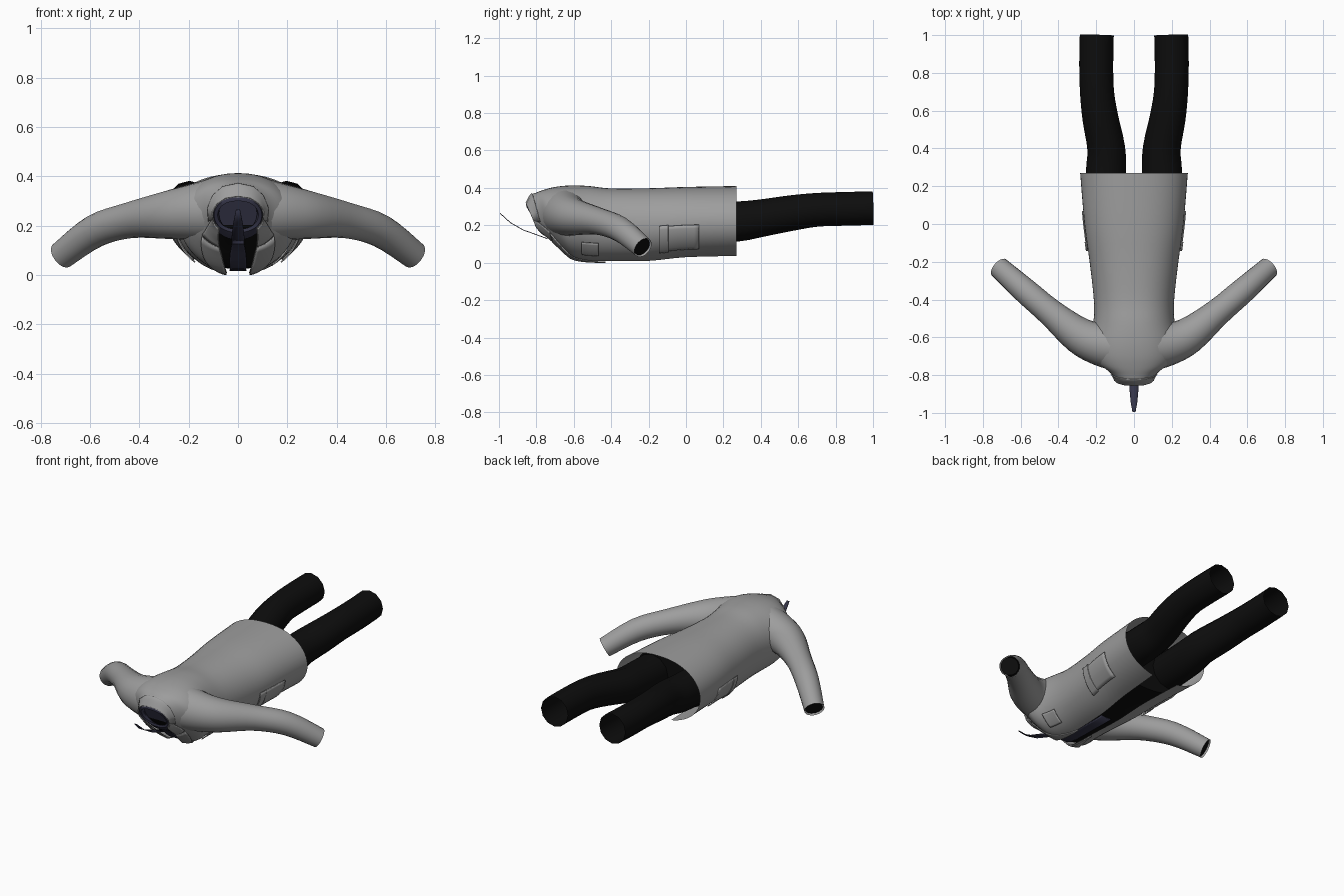
import bpy, bmesh, math
from mathutils import Vector

if "Cube" in bpy.data.objects:
    bpy.data.objects.remove(bpy.data.objects["Cube"], do_unlink=True)


def material(name, color):
    m = bpy.data.materials.new(name)
    m.use_nodes = True
    m.diffuse_color = (*color, 1)
    m.node_tree.nodes["Principled BSDF"].inputs["Base Color"].default_value = (*color, 1)
    return m


GREY = material("coat grey", (0.34, 0.34, 0.34))
BLACK = material("trouser black", (0.004, 0.004, 0.004))
NAVY = material("shirt navy", (0.035, 0.035, 0.065))


def loft(name, rings, mat, closed=True, caps=(), thick=0.0):
    """Skin a list of point rings, with optional caps and thickness."""
    bm = bmesh.new()
    rows = [[bm.verts.new(p) for p in ring] for ring in rings]
    n = len(rows[0])
    for a, b in zip(rows, rows[1:]):
        for i in range(n if closed else n - 1):
            j = (i + 1) % n
            bm.faces.new((a[i], a[j], b[j], b[i]))
    for c in caps:
        bm.faces.new(rows[c])
    bmesh.ops.recalc_face_normals(bm, faces=bm.faces)
    mesh = bpy.data.meshes.new(name)
    bm.to_mesh(mesh)
    bm.free()
    mesh.materials.append(mat)
    obj = bpy.data.objects.new(name, mesh)
    bpy.context.collection.objects.link(obj)
    bpy.ops.object.select_all(action="DESELECT")
    obj.select_set(True)
    bpy.context.view_layer.objects.active = obj
    bpy.ops.object.shade_smooth_by_angle(angle=math.radians(45))
    if thick:
        mod = obj.modifiers.new("Thickness", "SOLIDIFY")
        mod.thickness = thick
        mod.offset = 0
    return obj


def spline(rows, v):
    """Smooth interpolation through rows of numbers."""
    last = len(rows) - 1
    i = max(0, min(int(v), last - 1))
    t = v - i
    p = [rows[max(0, min(k, last))] for k in range(i - 1, i + 3)]
    return [0.5 * (2 * b + (c - a) * t + (2 * a - 5 * b + 4 * c - d) * t * t
                   + (3 * b - a - 3 * c + d) * t ** 3) for a, b, c, d in zip(*p)]


def steps(a, b, n):
    return [a + (b - a) * i / n for i in range(n + 1)]


# Coat sections from hem to neck: back y, front y, half width, front z, back z, opening
COAT = [
    (.27, .27, .285, .03, .41, .26),
    (0, 0, .262, .025, .405, .22),
    (-.2, -.2, .235, .006, .398, .2),
    (-.4, -.4, .213, .006, .397, .18),
    (-.52, -.52, .215, .008, .41, .17),
    (-.62, -.6, .235, .02, .413, .17),
    (-.70, -.64, .235, .045, .405, .2),
    (-.76, -.69, .2, .09, .39, .3),
    (-.80, -.73, .145, .12, .375, .5),
    (-.83, -.765, .112, .14, .36, .7),
    (-.855, -.79, .1, .17, .315, .8),
]


def coat_point(v, a, off=0.0):
    """Point on the coat; angle 0 is the front middle, pi the back middle."""
    yb, yf, hw, zf, zb, _ = spline(COAT, v)
    s, w = math.sin(a), (1 - math.cos(a)) / 2
    x = hw * math.copysign(abs(s) ** 0.88, s)
    return Vector((x + off * s, yf + (yb - yf) * w, zf + (zb - zf) * w - off * math.cos(a)))


def opening(v):
    return spline(COAT, v)[5]


def full_ring(v, off):
    return [coat_point(v, math.tau * i / 40, off) for i in range(40)]


# Coat body, open down the front
loft("coat_body", [[coat_point(v, a) for a in steps(opening(v), math.tau - opening(v), 48)]
                   for v in steps(0, 10, 40)], GREY, closed=False)

# Dark body inside the coat
loft("inner_body", [full_ring(v, -.02) for v in steps(.6, 8.6, 24)], BLACK, caps=(0, -1))

# Shirt collar rolled over the neck edge
loft("shirt_collar", [full_ring(v, off) for v, off in
                      ((8.8, -.008), (9.5, -.005), (10, -.003), (9.9, -.018), (9.3, -.03),
                       (8.7, -.035))], NAVY, caps=(-1,))


def patch(name, v0, v1, left, right, off, mat=GREY):
    """Thin plate that follows the coat; left and right give its edge angles."""
    return loft(name, [[coat_point(v, a, off) for a in steps(left(v), right(v), 8)]
                       for v in steps(v0, v1, 10)], mat, closed=False, thick=.006)


def lapel_width(v):
    return .02 + .5 * (v - 3.2) / 4.3


def tube(name, path, sides, mat, caps=(), inset=1.0, ring_range=(0, 1), n=14):
    """Round tube along a path of x, y, z, radius."""
    end = len(path) - 1
    rings = []
    for v in steps(ring_range[0] * end, ring_range[1] * end, n):
        x, y, z, r = spline(path, v)
        a, b = spline(path, max(v - .1, 0)), spline(path, min(v + .1, end))
        d = (Vector(b[:3]) - Vector(a[:3])).normalized()
        side = d.cross(Vector((0, 0, 1))).normalized()
        up = side.cross(d)
        rings.append([Vector((x, y, z)) + r * inset * (side * math.cos(t) + up * math.sin(t))
                      for t in (math.tau * i / sides for i in range(sides))])
    return loft(name, rings, mat, caps=caps)


SLEEVE = [(.07, -.65, .265, .135), (.18, -.635, .255, .115), (.29, -.59, .243, .097),
          (.44, -.47, .222, .073), (.58, -.35, .178, .067), (.715, -.23, .08, .057)]
LEG = [(.15, .05, .21, .108), (.148, .27, .22, .107), (.147, .4, .238, .1),
       (.178, .56, .265, .095), (.196, .7, .283, .09), (.2, .85, .288, .09),
       (.197, 1, .292, .09)]

for s, side in ((1, "left"), (-1, "right")):
    def mirrored(path):
        return [(s * x, y, z, r) for x, y, z, r in path]

    # Sleeves with a dark hollow at the cuff
    tube(side + "_sleeve", mirrored(SLEEVE), 20, GREY, n=20)
    tube(side + "_cuff_hollow", mirrored(SLEEVE), 14, BLACK, caps=(-1,), inset=.88,
         ring_range=(.8, .985), n=4)

    # Trouser legs
    tube(side + "_trouser_leg", mirrored(LEG), 12, BLACK, caps=(0,), n=18)

    # Lapels and hip pockets
    patch(side + "_lapel", 3.2, 7.5, lambda v: s * opening(v),
          lambda v: s * (opening(v) + lapel_width(v)), .007)
    patch(side + "_collar_flap", 7.6, 10, lambda v: s * opening(v),
          lambda v: s * (opening(v) + .55), .006)
    patch(side + "_hip_pocket", .75, 1.65, lambda v: s * .75, lambda v: s * 1.5, .005)
    patch(side + "_pocket_flap", 1.45, 1.7, lambda v: s * .72, lambda v: s * 1.53, .009)

# Back half of the coat collar
patch("back_collar", 8.7, 10, lambda v: 1.3, lambda v: math.tau - 1.3, .004)

# Breast pocket
patch("breast_pocket", 3.5, 4.4, lambda v: .62, lambda v: 1.05, .006)

# Necktie: loose upper strip sticking out of the collar, then a strip down the shirt
TIE = [(-.995, .265, .008), (-.94, .215, .018), (-.87, .175, .024), (-.8, .15, .026),
       (-.74, .128, .024)]
loft("necktie_top", [[Vector((x * w, y, z)) for x in (-1, 0, 1)] for y, z, w in TIE],
     NAVY, closed=False, thick=.004)
patch("necktie_front", 2.2, 8.6, lambda v: -.12, lambda v: .12, -.014, NAVY)
